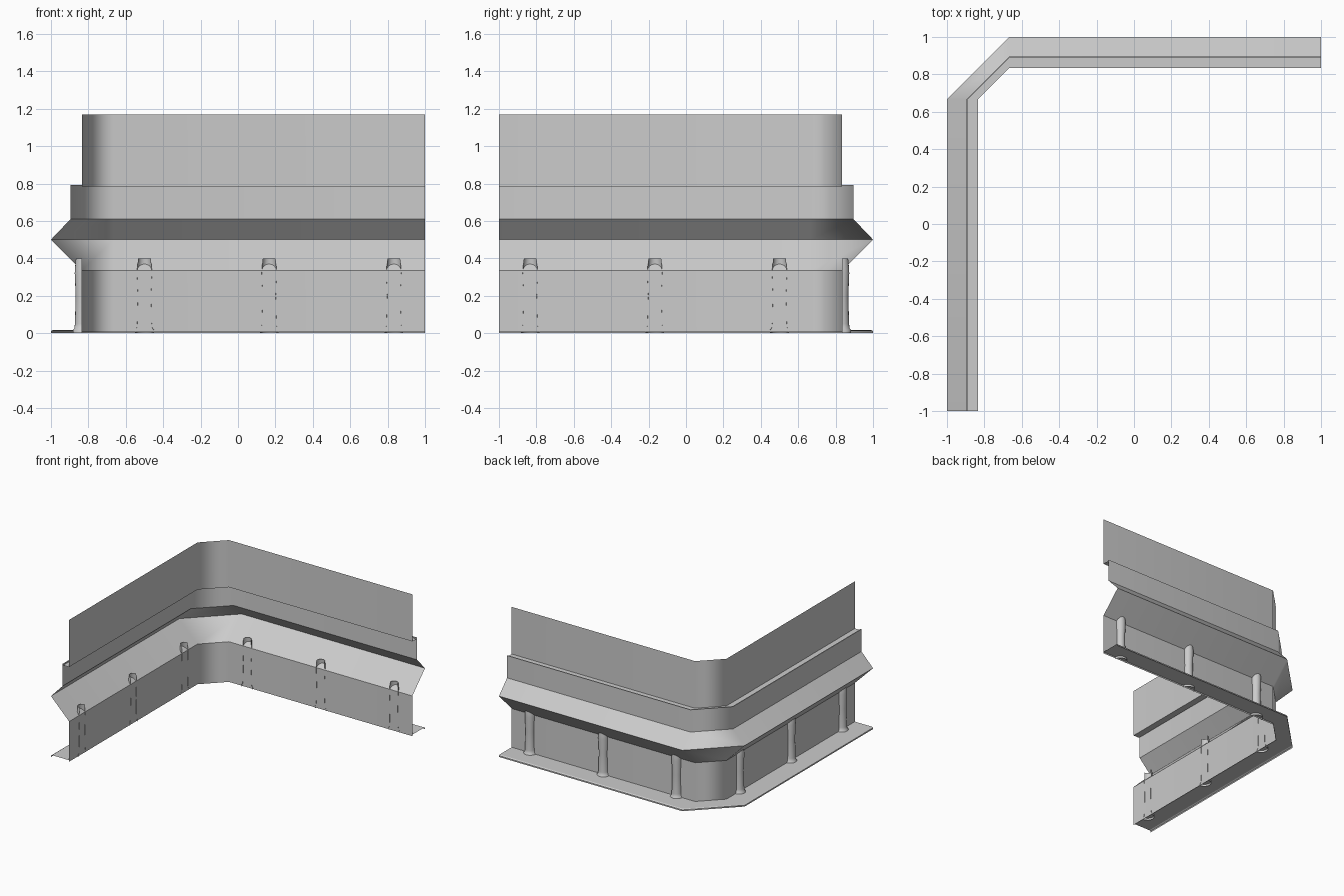
import bpy, bmesh, math

if "Cube" in bpy.data.objects:
    bpy.data.objects.remove(bpy.data.objects["Cube"])

CORNER = 2 / 3
# Stations along the wall: distance d from the centre -> plan position
STATIONS = [lambda d: (-d, -1), lambda d: (-d, CORNER),
            lambda d: (-CORNER, d), lambda d: (1, d)]


def finish(bm, name):
    me = bpy.data.meshes.new(name)
    bm.to_mesh(me)
    bm.free()
    ob = bpy.data.objects.new(name, me)
    bpy.context.collection.objects.link(ob)
    return ob


def sweep(name, profile):
    """Sweep a (distance, height) profile round the chamfered corner."""
    bm = bmesh.new()
    rows = [[bm.verts.new((*s(d), z)) for d, z in profile] for s in STATIONS]
    for a, b in zip(rows, rows[1:]):
        for i in range(len(profile) - 1):
            f = bm.faces.new((a[i], a[i + 1], b[i + 1], b[i]))
            f.smooth = True
        # profile creases stay sharp, the bend round the corner is smooth
        for i in range(len(profile)):
            bm.edges.get((a[i], b[i])).smooth = False
    ob = finish(bm, name)
    mod = ob.modifiers.new("even_shading", 'WEIGHTED_NORMAL')
    mod.keep_sharp = True
    return ob


def half_pipe(name, x, y, start):
    """Open half pipe bulging outwards, flared at its foot."""
    rings = [(0.0, .05), (.018, .05), (.026, .042), (.05, .039),
             (.2, .035), (.32, .04), (.345, .039), (.40, .034)]
    n = 8
    bm = bmesh.new()
    grid = [[bm.verts.new((x + r * math.cos(start + math.pi * k / n),
                           y + r * math.sin(start + math.pi * k / n), z))
             for k in range(n + 1)] for z, r in rings]
    for a, b in zip(grid, grid[1:]):
        for k in range(n):
            bm.faces.new((a[k], a[k + 1], b[k + 1], b[k])).smooth = True
    return finish(bm, name)


# Bottom flange with a thin turned-down rim
sweep("base_flange", [(1, 0), (1, .011), (.99, .017), (.835, .017)])

# Lower wall, flared ledge, band and raised lip, upper wall
sweep("wall", [(.835, .005), (.835, .335), (1, .5), (.895, .61), (.895, .793),
               (.888, .793), (.888, .783), (.835, .783), (.835, 1.17)])

# Support pipes on both legs of the corner
for i, t in enumerate((-.5, CORNER / 4, .833)):
    half_pipe(f"back_pipe_{i}", t, .833, 0)
    half_pipe(f"left_pipe_{i}", -.833, -t, math.pi / 2)
